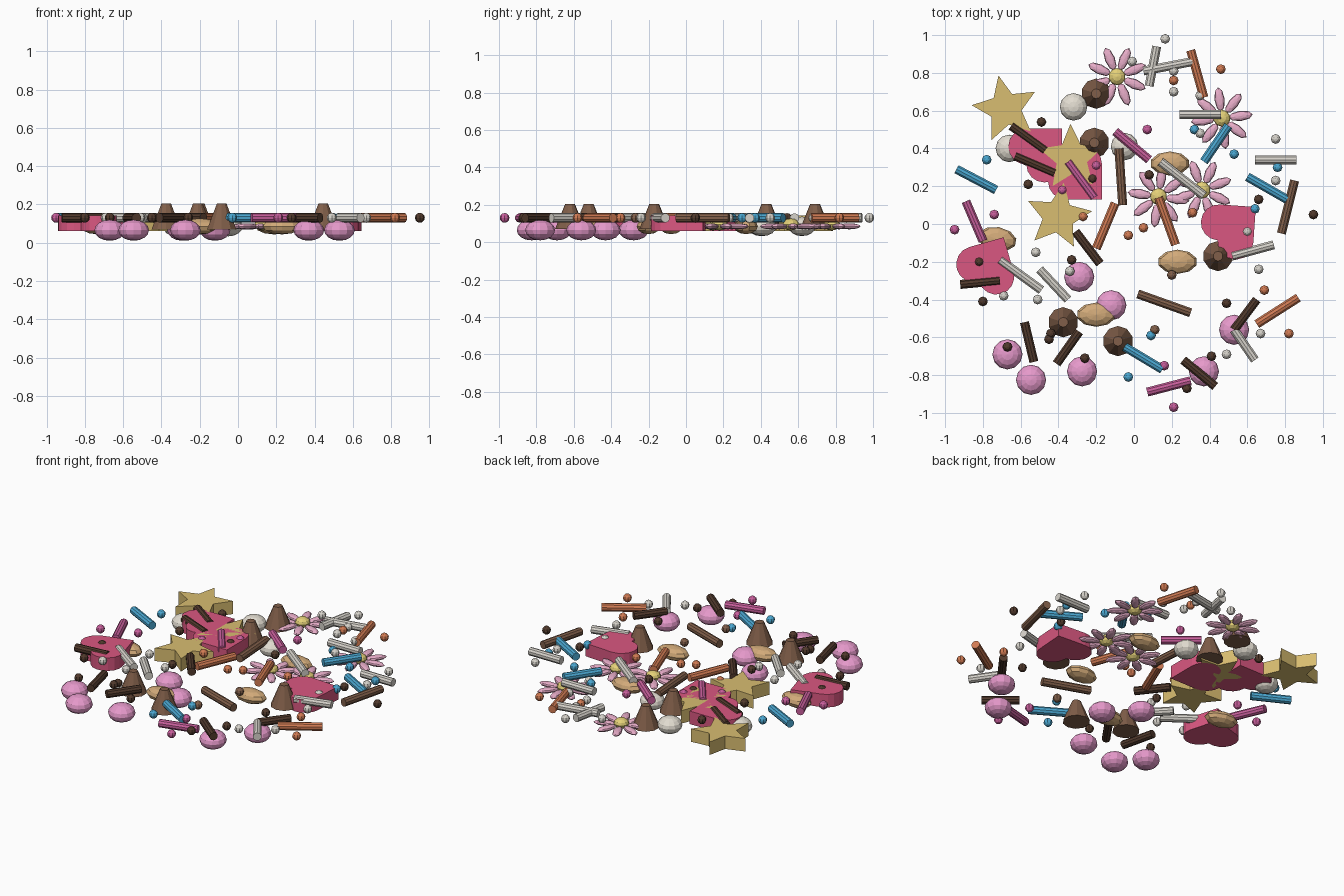
import bpy, bmesh, math
from mathutils import Matrix, Vector

if "Cube" in bpy.data.objects:
    bpy.data.objects.remove(bpy.data.objects["Cube"])


def material(name, r, g, b):
    m = bpy.data.materials.new(name)
    m.diffuse_color = [(c / 255) ** 2.2 for c in (r, g, b)] + [1]
    m.use_nodes = True
    m.node_tree.nodes["Principled BSDF"].inputs["Base Color"].default_value = m.diffuse_color
    return m


DARK = material("dark_brown", 82, 60, 48)
BROWN = material("brown", 128, 95, 75)
ORANGE = material("orange", 208, 122, 84)
ROSE = material("rose", 200, 95, 155)
BLUE = material("blue", 76, 166, 208)
WHITE = material("white", 214, 210, 202)
PEARL = material("pearl_pink", 230, 152, 202)
CREAM = material("cream", 226, 220, 208)
ALMOND = material("almond", 208, 168, 120)
PETAL = material("petal_pink", 232, 172, 200)
YELLOW = material("flower_yellow", 228, 208, 120)
GOLD = material("gold", 216, 188, 112)
HEART = material("heart_pink", 217, 88, 128)


def finish(bm, name, mat):
    me = bpy.data.meshes.new(name)
    bm.to_mesh(me)
    bm.free()
    me.materials.append(mat)
    ob = bpy.data.objects.new(name, me)
    bpy.context.collection.objects.link(ob)


def ellipsoid(bm, x, y, z, size, angle=0, seg=10, rings=6):
    mat = (Matrix.Translation((x, y, z)) @ Matrix.Rotation(angle, 4, 'Z')
           @ Matrix.Diagonal((*size, 1)))
    bmesh.ops.create_uvsphere(bm, u_segments=seg, v_segments=rings, radius=1, matrix=mat)


def balls(name, mat, spots, z, size, seg, rings):
    bm = bmesh.new()
    for x, y in spots:
        ellipsoid(bm, x, y, z, size, 0, seg, rings)
    finish(bm, name, mat)


def rods(name, mat, ends, z=0.13, r=0.025):
    bm = bmesh.new()
    for x0, y0, x1, y1 in ends:
        d = Vector((x1 - x0, y1 - y0, 0))
        mat4 = (Matrix.Translation(((x0 + x1) / 2, (y0 + y1) / 2, z))
                @ d.to_track_quat('Z', 'Y').to_matrix().to_4x4())
        bmesh.ops.create_cone(bm, cap_ends=True, segments=10, radius1=r, radius2=r,
                              depth=d.length, matrix=mat4)
    finish(bm, name, mat)


def plate(name, mat, outline, x, y, angle, z0=0.06, z1=0.143):
    bm = bmesh.new()
    turn = Matrix.Translation((x, y, z0)) @ Matrix.Rotation(math.radians(angle), 4, 'Z')
    face = bm.faces.new([bm.verts.new(turn @ Vector((u, v, 0))) for u, v in outline])
    ext = bmesh.ops.extrude_face_region(bm, geom=[face])
    bmesh.ops.translate(bm, vec=(0, 0, z1 - z0),
                        verts=[v for v in ext["geom"] if isinstance(v, bmesh.types.BMVert)])
    bmesh.ops.recalc_face_normals(bm, faces=bm.faces)
    finish(bm, name, mat)


# Rod sprinkles, given by their two ends
rods("blue_rods", BLUE, [(-.94, .29, -.73, .18), (.37, .33, .50, .52), (.60, .25, .81, .13),
                         (-.05, -.65, .15, -.77)])
rods("rose_rods", ROSE, [(-.89, .12, -.80, -.09), (-.10, .49, .08, .34), (-.35, .33, -.21, .14),
                         (.07, -.89, .30, -.83)])
rods("orange_rods", ORANGE, [(.30, .92, .37, .67), (.13, .14, .22, -.11),
                             (-.10, .11, -.20, -.13), (.65, -.53, .87, -.39)])
rods("white_rods", WHITE, [(.12, .94, .08, .73), (.05, .81, .31, .86), (.24, .58, .46, .58),
                           (.64, .34, .86, .34), (.14, .33, .37, .15), (.52, -.17, .74, -.11),
                           (-.71, -.19, -.49, -.35), (-.50, -.24, -.35, -.40),
                           (.53, -.56, .64, -.72)])
rods("dark_rods", DARK, [(-.65, .52, -.47, .39), (-.63, .36, -.42, .27), (-.92, -.32, -.71, -.30),
                         (-.31, -.04, -.18, -.21), (-.58, -.52, -.53, -.73),
                         (-.29, -.57, -.41, -.74), (.26, -.72, .43, -.86), (.65, -.40, .53, -.56)])
rods("brown_rods", BROWN, [(-.08, .40, -.06, .10), (.85, .23, .78, -.05), (.02, -.37, .30, -.47)])

# Tiny round sprinkles
tiny = [
    ("dark_beads", DARK, [(-.49, .54), (-.56, .21), (-.22, .24), (-.82, -.20), (-.80, -.41),
                          (-.33, -.19), (-.67, -.65), (-.26, -.71), (.08, .26), (.66, .13),
                          (.49, -.42), (.41, -.70), (.28, -.87), (.95, .05), (-.45, -.61),
                          (-.44, -.58)]),
    ("brown_beads", BROWN, [(.20, -.27), (.11, -.56)]),
    ("orange_beads", ORANGE, [(.46, .82), (.21, .76), (.31, .06), (.05, -.02), (-.03, -.06),
                              (-.27, .04), (.69, -.35), (.82, -.58)]),
    ("rose_beads", ROSE, [(.07, .50), (-.74, .05), (-.95, -.03), (.16, -.75), (.21, -.97),
                          (-.20, .31), (-.38, .18)]),
    ("blue_beads", BLUE, [(-.78, .34), (.32, .50), (.53, .37), (.76, .30), (.64, .08),
                          (.09, -.59), (-.03, -.81)]),
    ("white_beads", WHITE, [(.165, .98), (.21, .81), (.21, .70), (-.01, .86), (.35, .68),
                            (.35, .48), (.75, .45), (.75, .23), (.66, -.24), (.67, -.58),
                            (.49, -.69), (-.52, -.15), (-.69, -.38), (-.51, -.40),
                            (-.34, -.25), (.60, -.04)]),
]
for name, mat, spots in tiny:
    balls(name, mat, spots, 0.13, (.026, .026, .026), 8, 6)

# Flattened pearls
balls("pink_pearls", PEARL, [(-.29, -.28), (-.12, -.43), (-.67, -.69), (-.545, -.825),
                             (-.275, -.78), (.37, -.78), (.53, -.56)],
      0.065, (.08, .08, .055), 12, 8)
balls("cream_pearls", CREAM, [(-.32, .62), (-.66, .40), (-.05, .41)],
      0.085, (.073, .073, .052), 12, 8)

# Chocolate chips
bm = bmesh.new()
for x, y in [(-.20, .69), (-.21, .43), (.445, -.17), (-.375, -.52), (-.085, -.62)]:
    bmesh.ops.create_cone(bm, cap_ends=True, segments=10, radius1=.08, radius2=.026, depth=.135,
                          matrix=Matrix.Translation((x, y, .1375)))
finish(bm, "chocolate_chips", BROWN)

# Almonds
bm = bmesh.new()
for x, y, a in [(.19, .32, 0), (.23, -.20, 0), (-.725, -.08, -10), (-.20, -.48, 0)]:
    ellipsoid(bm, x, y, .085, (.105, .064, .042), math.radians(a))
finish(bm, "almonds", ALMOND)

# Flowers: eight petals round a yellow centre
petals, centres = bmesh.new(), bmesh.new()
for x, y, offset in [(-.09, .78, 22), (.465, .56, 7), (.13, .145, -8), (.36, .18, 20)]:
    for i in range(8):
        a = math.radians(offset + 45 * i)
        ellipsoid(petals, x + .1 * math.cos(a), y + .1 * math.sin(a), .085,
                  (.065, .027, .016), a, 8, 6)
    ellipsoid(centres, x, y, .095, (.045, .045, .032))
finish(petals, "flower_petals", PETAL)
finish(centres, "flower_centres", YELLOW)

# Stars
star = [(r * math.cos(math.pi * i / 5), r * math.sin(math.pi * i / 5))
        for i, r in enumerate([.18, .085] * 5)]
for i, (x, y, a) in enumerate([(-.68, .61, 102), (-.40, .04, 81), (-.33, .35, 92)]):
    plate(f"star_{i + 1}", GOLD, star, x, y, a)

# Hearts: square corner at the origin pointing along +x, two half-circle lobes
S = .19
corner = [(0, 0)]
for cx, cy, start in [(S, S / 2, -90), (S / 2, S, 0)]:
    corner += [(cx + S / 2 * math.cos(math.radians(start + 22.5 * k)),
                cy + S / 2 * math.sin(math.radians(start + 22.5 * k))) for k in range(9)]
spin = math.radians(135)
heart = []
for u, v in corner:
    p = (u * math.cos(spin) - v * math.sin(spin), u * math.sin(spin) + v * math.cos(spin))
    if not heart or math.dist(p, heart[-1]) > 1e-5:
        heart.append(p)
for i, (x, y, a) in enumerate([(-.69, -.07, 61), (.645, .09, 41), (-.38, .505, 45),
                               (-.17, .13, -45)]):
    plate(f"heart_{i + 1}", HEART, heart, x, y, a)
